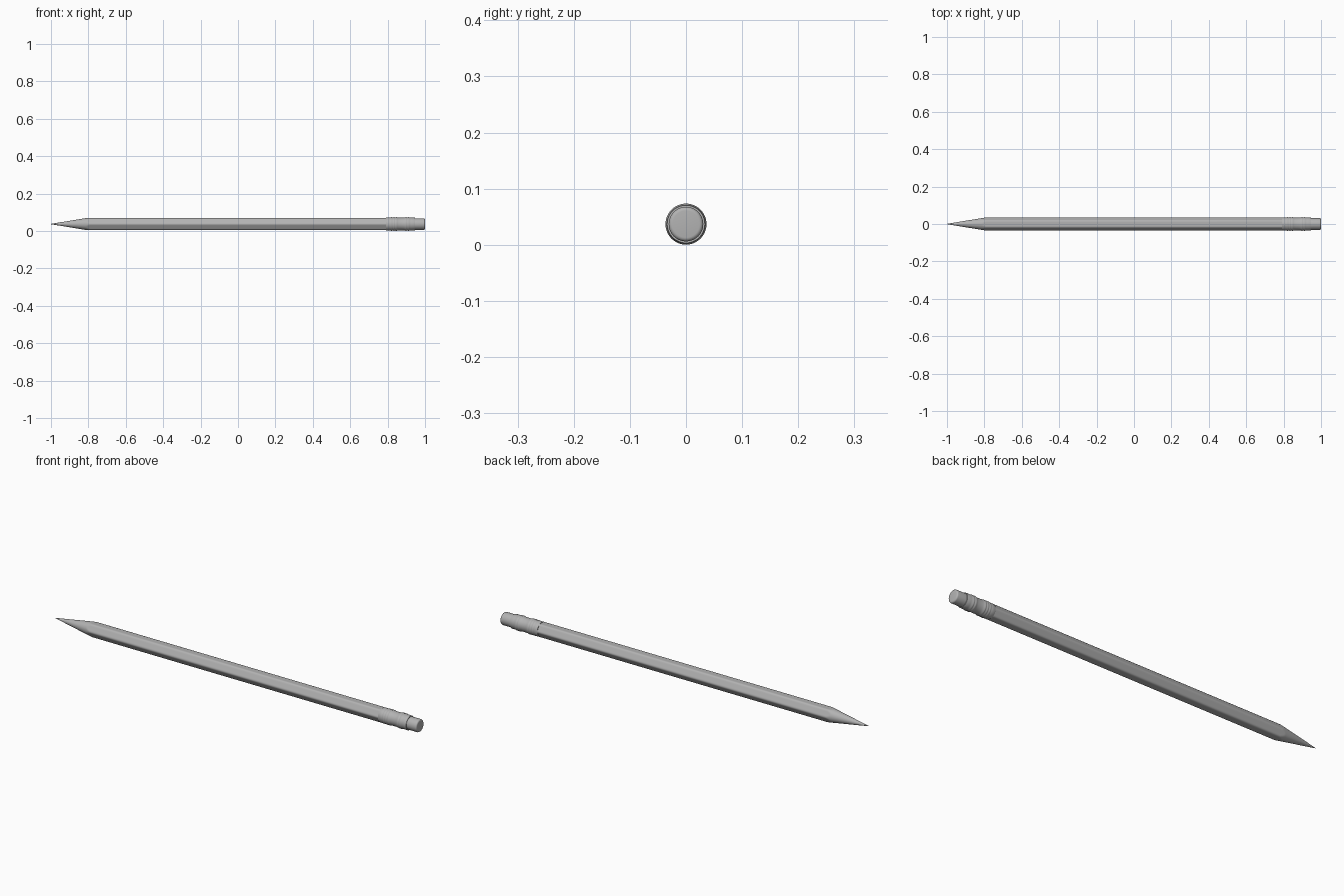
import bpy, bmesh, math

if "Cube" in bpy.data.objects:
    bpy.data.objects.remove(bpy.data.objects["Cube"])

AXIS_Z = 0.0368   # height of the pencil's long axis
SEG = 48

grey = bpy.data.materials.new("dark_grey")
grey.diffuse_color = (0.45, 0.45, 0.45, 1.0)
grey.use_nodes = True
grey.node_tree.nodes["Principled BSDF"].inputs["Base Color"].default_value = grey.diffuse_color


def circle(r):
    return lambda a: r


def hexagon(limit):
    # hexagon with flats top and bottom, corners trimmed round, capped by a cone radius
    def radius(a):
        off = (a + math.pi / 6) % (math.pi / 3) - math.pi / 6
        flat = 0.0317 / math.cos(math.pi / 6 - abs(off))
        return min(flat, 0.0354, limit)
    return radius


def loft(name, sections, angle=50):
    # skin a list of (x, radius function) around the x axis and cap both ends
    bm = bmesh.new()
    rings = []
    for x, radius in sections:
        ring = []
        for i in range(SEG):
            a = 2 * math.pi * i / SEG
            r = radius(a)
            ring.append(bm.verts.new((x, r * math.cos(a), AXIS_Z + r * math.sin(a))))
        rings.append(ring)
    for a, b in zip(rings, rings[1:]):
        for i in range(SEG):
            j = (i + 1) % SEG
            bm.faces.new((a[i], a[j], b[j], b[i]))
    bm.faces.new(rings[0])
    bm.faces.new(rings[-1])
    bmesh.ops.recalc_face_normals(bm, faces=bm.faces)
    mesh = bpy.data.meshes.new(name)
    bm.to_mesh(mesh)
    bm.free()
    mesh.materials.append(grey)
    ob = bpy.data.objects.new(name, mesh)
    bpy.context.collection.objects.link(ob)
    bpy.ops.object.select_all(action='DESELECT')
    ob.select_set(True)
    bpy.context.view_layer.objects.active = ob
    bpy.ops.object.shade_smooth_by_angle(angle=math.radians(angle))
    return ob


def lathe(name, profile, angle=50):
    return loft(name, [(x, circle(r)) for x, r in profile], angle)


def cone_radius(x):
    return 0.001 + (x + 1.0) * 0.0344 / 0.21


# sharpened graphite point
LEAD_END = -0.93
lathe("graphite_tip", [(-1.0, 0.001), (LEAD_END, cone_radius(LEAD_END))])

# hexagonal wooden body, its front sharpened to a cone
cuts = [LEAD_END, -0.815, -0.81, -0.805, -0.80, -0.795, -0.79]
body = [(x, hexagon(cone_radius(x))) for x in cuts] + [(0.81, hexagon(1.0))]
loft("wooden_body", body)

# metal band with two groups of ribs
ferrule = [(0.792, 0.0345), (0.794, 0.0355), (0.812, 0.0355)]
for start, count in ((0.815, 3), (0.893, 2)):
    for k in range(count):
        x = start + k * 0.013
        ferrule += [(x, 0.0350), (x + 0.004, 0.0366), (x + 0.007, 0.0366), (x + 0.011, 0.0350)]
    if count == 3:
        ferrule += [(0.860, 0.0338), (0.885, 0.0338)]
ferrule += [(0.925, 0.0345), (0.943, 0.0345), (0.946, 0.0335), (0.946, 0.0305)]
lathe("metal_ferrule", ferrule)

# rubber eraser with a rounded end
R, B = 0.0308, 0.007
eraser = [(0.94, R)]
for k in range(6):
    t = math.pi / 2 * k / 5
    eraser.append((1.0 - B + B * math.sin(t), R - B + B * math.cos(t)))
lathe("eraser", eraser)
